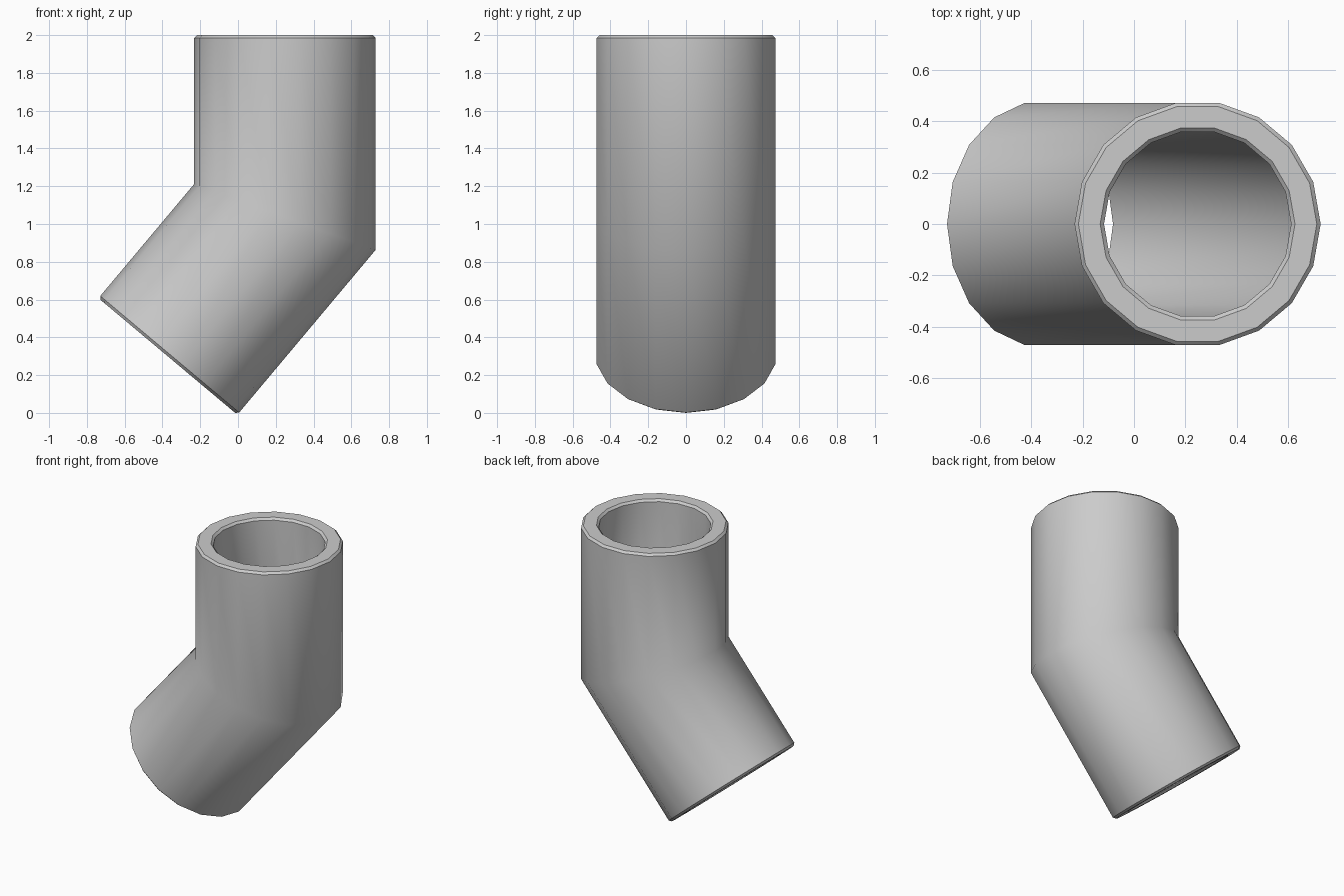
import bpy
import bmesh
from math import cos, sin, tan, pi, radians
from mathutils import Vector

cube = bpy.data.objects.get("Cube")
if cube:
    bpy.data.objects.remove(cube, do_unlink=True)

SIDES = 18
BEND = radians(40)
OUTER, INNER, BEVEL = 0.48, 0.365, 0.015
# both arms have the same length, measured from the mitre
ARM = (2 - sin(BEND) * (OUTER - BEVEL)) / (1 + cos(BEND))
CENTRE = Vector((0.248, 0, 2 - ARM))


def ring(bm, radius, distance, tilt):
    """Ring of vertices: distance > 0 up the arm, < 0 down the lower arm, 0 on the mitre."""
    if distance > 0:
        axis, across = Vector((0, 0, 1)), Vector((1, 0, 0))
    elif distance < 0:
        axis = Vector((sin(tilt), 0, cos(tilt)))
        across = Vector((cos(tilt), 0, -sin(tilt)))
    else:
        axis, across = Vector(), Vector((1, 0, -tan(tilt / 2)))
    side = Vector((0, 1, 0))
    return [bm.verts.new(CENTRE + axis * distance
                         + across * radius * cos(2 * pi * i / SIDES)
                         + side * radius * sin(2 * pi * i / SIDES))
            for i in range(SIDES)]


# Closed wall section: down the outside, round the lower rim, up the bore
section = [
    (OUTER - BEVEL, ARM), (OUTER, ARM - BEVEL), (OUTER, 0),
    (OUTER, BEVEL - ARM), (OUTER - BEVEL, -ARM),
    (INNER + BEVEL, -ARM), (INNER, BEVEL - ARM), (INNER, 0),
    (INNER, ARM - BEVEL), (INNER + BEVEL, ARM),
]

bm = bmesh.new()
rings = [ring(bm, r, d, BEND) for r, d in section]
for k, a in enumerate(rings):
    b = rings[(k + 1) % len(rings)]
    for i in range(SIDES):
        j = (i + 1) % SIDES
        bm.faces.new((a[i], b[i], b[j], a[j]))
bmesh.ops.recalc_face_normals(bm, faces=bm.faces)

mesh = bpy.data.meshes.new("pipe_elbow")
bm.to_mesh(mesh)
bm.free()
pipe = bpy.data.objects.new("pipe_elbow", mesh)
bpy.context.collection.objects.link(pipe)

# Plain grey
grey = bpy.data.materials.new("light_grey")
grey.use_nodes = True
colour = (0.6, 0.6, 0.6, 1)
grey.diffuse_color = colour
grey.node_tree.nodes["Principled BSDF"].inputs["Base Color"].default_value = colour
mesh.materials.append(grey)

# Smooth walls and bend, crisp rim chamfers
bpy.ops.object.select_all(action="DESELECT")
pipe.select_set(True)
bpy.context.view_layer.objects.active = pipe
bpy.ops.object.shade_smooth_by_angle(angle=radians(42))
